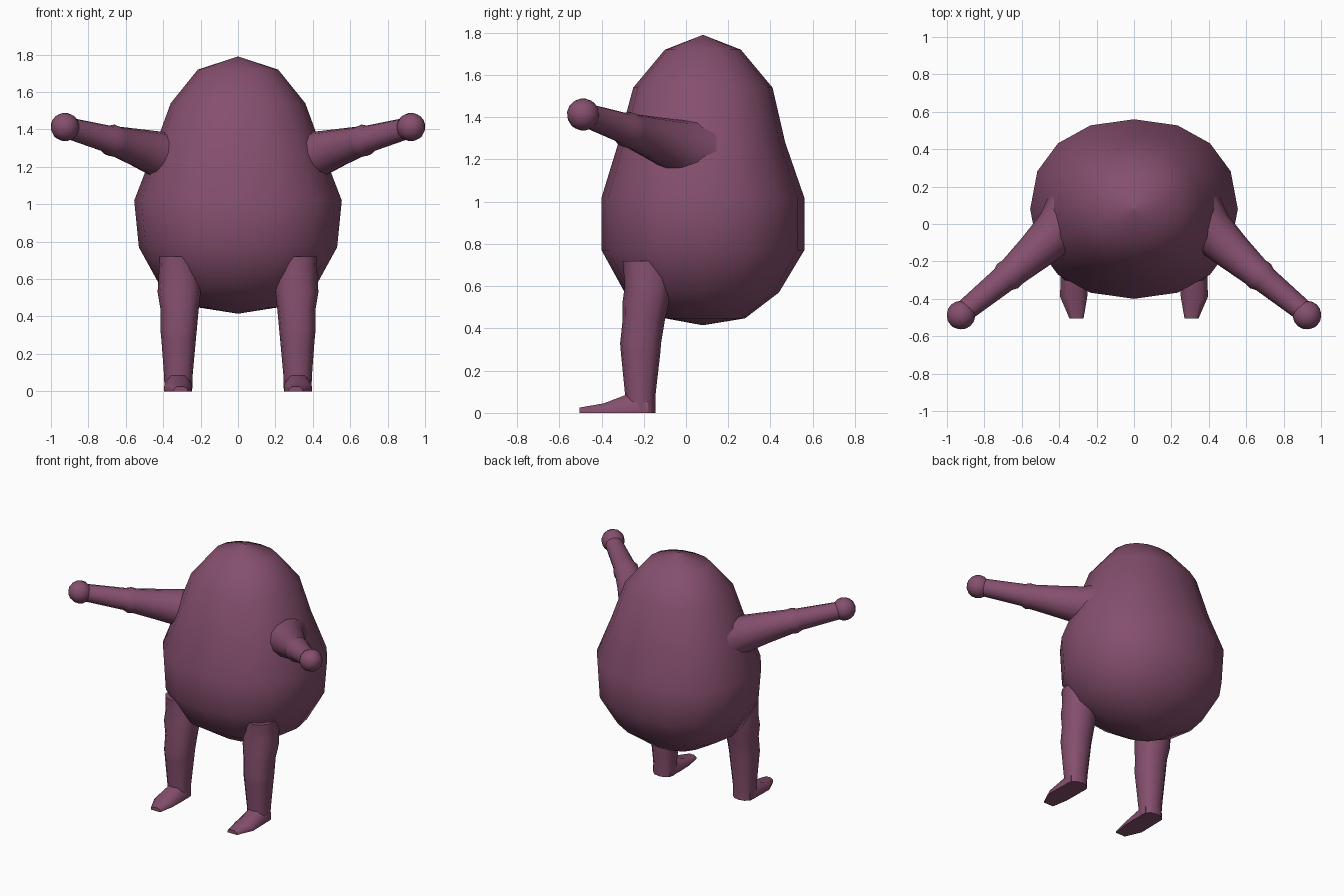
import bpy, bmesh, math
from mathutils import Vector

if "Cube" in bpy.data.objects:
    bpy.data.objects.remove(bpy.data.objects["Cube"])

skin = bpy.data.materials.new("plum_skin")
skin.diffuse_color = (0.235, 0.078, 0.155, 1)
skin.use_nodes = True
skin.node_tree.nodes["Principled BSDF"].inputs["Base Color"].default_value = skin.diffuse_color


def loft(name, rings, mirror=False):
    """Skin a list of closed rings, cap the ends and shade smooth."""
    bm = bmesh.new()
    rows = [[bm.verts.new(p) for p in ring] for ring in rings]
    n = len(rows[0])
    for a, b in zip(rows, rows[1:]):
        for i in range(n):
            j = (i + 1) % n
            bm.faces.new((a[i], a[j], b[j], b[i]))
    for row in (rows[0], rows[-1]):
        bm.faces.new(row)
    bmesh.ops.remove_doubles(bm, verts=bm.verts, dist=1e-4)
    bmesh.ops.recalc_face_normals(bm, faces=bm.faces)
    me = bpy.data.meshes.new(name)
    bm.to_mesh(me)
    bm.free()
    return finish(name, me, mirror)


def finish(name, me, mirror, angle=62):
    me.materials.append(skin)
    ob = bpy.data.objects.new(name, me)
    bpy.context.collection.objects.link(ob)
    bpy.ops.object.select_all(action='DESELECT')
    ob.select_set(True)
    bpy.context.view_layer.objects.active = ob
    bpy.ops.object.shade_smooth_by_angle(angle=math.radians(angle))
    if mirror:
        m = ob.modifiers.new("mirror", 'MIRROR')
        m.use_mirror_merge = False
    return ob


def ellipse(c, u, v, n, power=1.0):
    """Ring around c with half-axes u and v; power < 1 squares it off."""
    pts = []
    for i in range(n):
        t = 2 * math.pi * i / n
        cs, sn = math.cos(t), math.sin(t)
        cs = math.copysign(abs(cs) ** power if abs(cs) > 1e-6 else 0, cs)
        sn = math.copysign(abs(sn) ** power if abs(sn) > 1e-6 else 0, sn)
        pts.append(Vector(c) + Vector(u) * cs + Vector(v) * sn)
    return pts


# egg-shaped body: height, half width, front y, back y
body = [(0.415, 0.0004, 0.08, 0.081), (0.448, 0.21, -0.10, 0.28),
        (0.57, 0.42, -0.29, 0.44), (0.77, 0.53, -0.40, 0.56),
        (1.02, 0.555, -0.40, 0.56), (1.28, 0.455, -0.32, 0.47),
        (1.54, 0.36, -0.25, 0.41), (1.72, 0.215, -0.10, 0.26),
        (1.79, 0.0004, 0.08, 0.081)]
loft("body", [ellipse((0, (f + b) / 2, z), (w, 0, 0), (0, (b - f) / 2, 0), 16, 0.9)
              for z, w, f, b in body])

# legs: height, x range, y range
leg = [(0.72, 0.24, 0.42, -0.30, -0.06), (0.60, 0.20, 0.425, -0.29, -0.07),
       (0.53, 0.20, 0.43, -0.30, -0.08), (0.44, 0.21, 0.415, -0.30, -0.10),
       (0.33, 0.22, 0.415, -0.312, -0.118), (0.28, 0.225, 0.41, -0.308, -0.122),
       (0.08, 0.243, 0.395, -0.288, -0.145), (0.0, 0.245, 0.393, -0.285, -0.145)]
loft("leg", [ellipse(((a + b) / 2, (c + d) / 2, z), ((b - a) / 2, 0, 0),
                     (0, (d - c) / 2, 0), 12, 0.85) for z, a, b, c, d in leg], True)

# feet: y, x range, top height
foot = [(-0.18, 0.25, 0.39, 0.10), (-0.285, 0.248, 0.393, 0.085),
        (-0.39, 0.25, 0.395, 0.045), (-0.505, 0.27, 0.345, 0.025)]
loft("foot", [[(a, y, 0), (a, y, h * 0.5), (a + (b - a) * 0.25, y, h),
               (b - (b - a) * 0.25, y, h), (b, y, h * 0.5), (b, y, 0)]
              for y, a, b, h in foot], True)

# arms: centre points and radii from the shoulder to the wrist
arm = [((0.34, 0.03, 1.235), 0.17), ((0.42, -0.045, 1.265), 0.125),
       ((0.53, -0.15, 1.30), 0.103), ((0.65, -0.257, 1.335), 0.082),
       ((0.675, -0.278, 1.342), 0.086), ((0.70, -0.298, 1.35), 0.073),
       ((0.93, -0.485, 1.413), 0.056)]
axis = (Vector(arm[-1][0]) - Vector(arm[0][0])).normalized()
side = axis.cross(Vector((0, 0, 1))).normalized()
up = side.cross(axis)
loft("arm", [ellipse(c, side * r, up * r, 12) for c, r in arm], True)

# rounded hands
bm = bmesh.new()
bmesh.ops.create_uvsphere(bm, u_segments=12, v_segments=8, radius=0.077)
rot = axis.to_track_quat('Z', 'Y').to_matrix()
bmesh.ops.rotate(bm, verts=bm.verts, matrix=rot)
bmesh.ops.translate(bm, verts=bm.verts, vec=(0.925, -0.487, 1.413))
hand = bpy.data.meshes.new("hand")
bm.to_mesh(hand)
bm.free()
finish("hand", hand, True)
